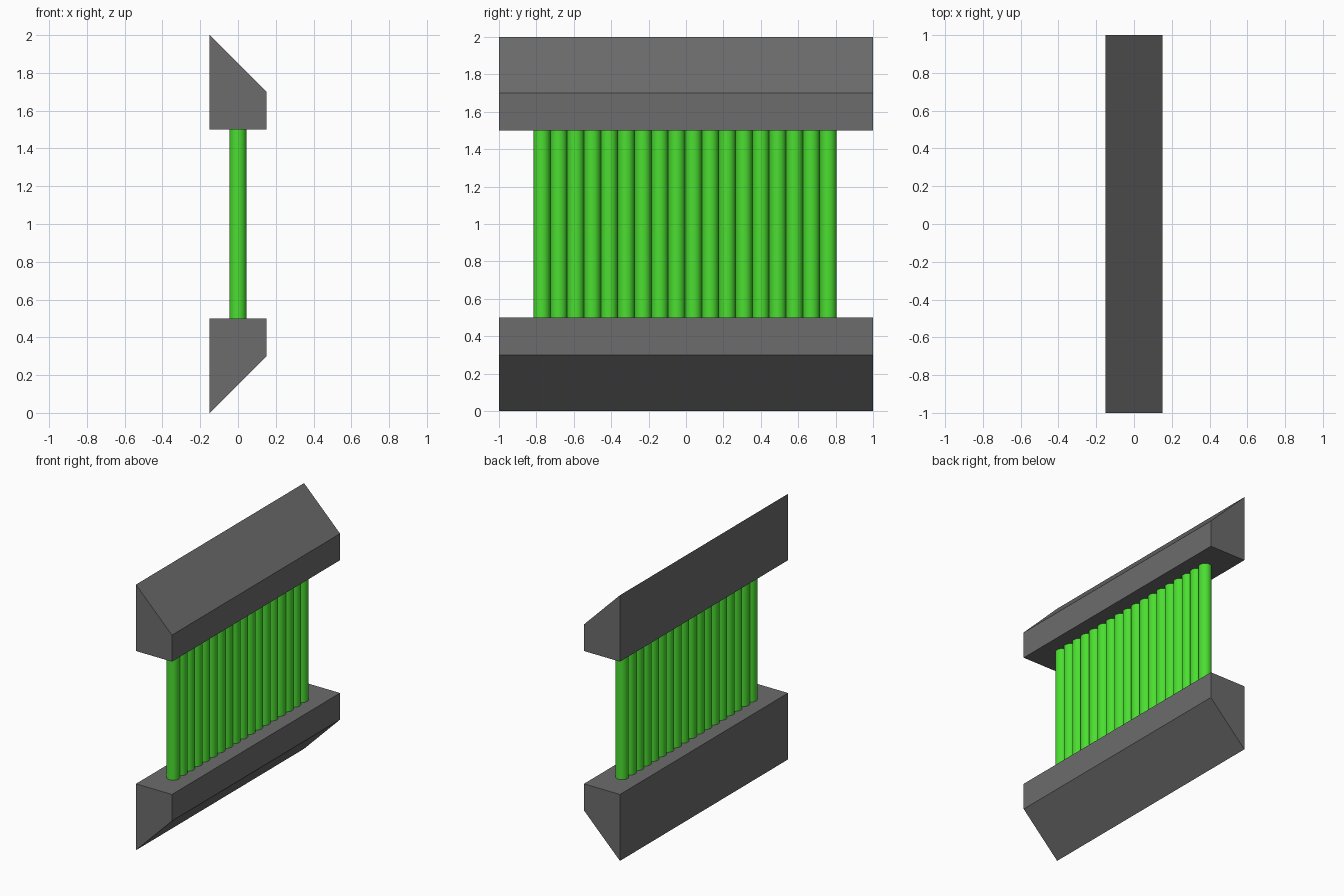
import bpy
import bmesh

cube = bpy.data.objects.get("Cube")
if cube:
    bpy.data.objects.remove(cube, do_unlink=True)


def make_material(name, rgb):
    mat = bpy.data.materials.new(name)
    mat.use_nodes = True
    color = (*rgb, 1.0)
    mat.diffuse_color = color
    mat.node_tree.nodes["Principled BSDF"].inputs["Base Color"].default_value = color
    return mat


def add_object(name, bm, mat):
    bmesh.ops.recalc_face_normals(bm, faces=bm.faces)
    mesh = bpy.data.meshes.new(name)
    bm.to_mesh(mesh)
    bm.free()
    mesh.materials.append(mat)
    obj = bpy.data.objects.new(name, mesh)
    bpy.context.collection.objects.link(obj)
    return obj


grey = make_material("dark_grey", (0.15, 0.15, 0.15))
green = make_material("bright_green", (0.07, 0.73, 0.03))


# Slanted rail: an x-z profile extruded along the full depth
def add_rail(name, profile):
    bm = bmesh.new()
    face = bm.faces.new([bm.verts.new((x, -1, z)) for x, z in profile])
    result = bmesh.ops.extrude_face_region(bm, geom=[face])
    verts = [v for v in result["geom"] if isinstance(v, bmesh.types.BMVert)]
    bmesh.ops.translate(bm, verts=verts, vec=(0, 2, 0))
    return add_object(name, bm, grey)


lower = [(-0.15, 0), (0.15, 0.3), (0.15, 0.5), (-0.15, 0.5)]
add_rail("lower_rail", lower)
add_rail("upper_rail", [(x, 2 - z) for x, z in lower])

# Row of touching upright rods between the rails
ROD_COUNT, RADIUS = 18, 0.045
for i in range(ROD_COUNT):
    bm = bmesh.new()
    bmesh.ops.create_cone(bm, cap_ends=True, segments=32,
                          radius1=RADIUS, radius2=RADIUS, depth=1)
    for face in bm.faces:
        face.smooth = len(face.verts) == 4
    for edge in bm.edges:
        edge.smooth = all(f.smooth for f in edge.link_faces)
    rod = add_object(f"rod_{i + 1}", bm, green)
    rod.location = (0, -0.77 + i * 2 * RADIUS, 1)
